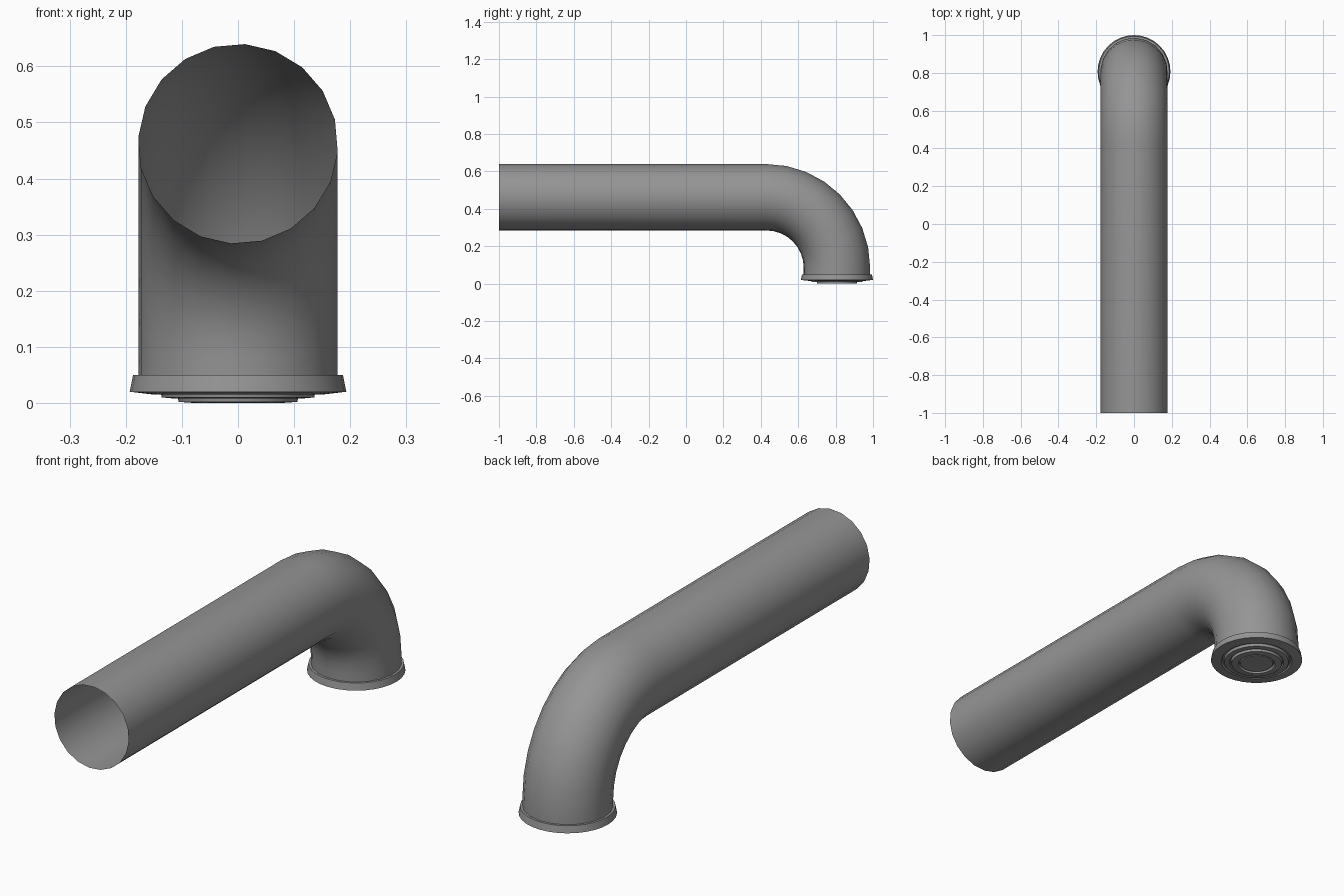
import bpy, bmesh, math

if "Cube" in bpy.data.objects:
    bpy.data.objects.remove(bpy.data.objects["Cube"])

SIDES = 20
PHASE = math.radians(-4)
R = 0.178            # pipe radius
BEND = 0.377         # centre line bend radius
Y_BEND, Z_PIPE, Y_HEAD = 0.43, 0.462, 0.807

metal = bpy.data.materials.new("grey metal")
metal.diffuse_color = (0.3, 0.3, 0.3, 1)
metal.use_nodes = True
metal.node_tree.nodes["Principled BSDF"].inputs["Base Color"].default_value = metal.diffuse_color


def skin(name, rings, caps=False):
    """Join successive rings of points into a smooth surface."""
    bm = bmesh.new()
    loops = [[bm.verts.new(p) for p in ring] for ring in rings]
    for a, b in zip(loops, loops[1:]):
        n = len(a)
        for i in range(n):
            bm.faces.new((a[i], a[(i + 1) % n], b[(i + 1) % n], b[i]))
    if caps:
        bm.faces.new(loops[-1])
    bmesh.ops.recalc_face_normals(bm, faces=bm.faces)
    mesh = bpy.data.meshes.new(name)
    bm.to_mesh(mesh)
    bm.free()
    mesh.materials.append(metal)
    obj = bpy.data.objects.new(name, mesh)
    bpy.context.collection.objects.link(obj)
    bpy.ops.object.select_all(action='DESELECT')
    obj.select_set(True)
    bpy.context.view_layer.objects.active = obj
    bpy.ops.object.shade_smooth_by_angle(angle=math.radians(35))
    return obj


def pipe_ring(y, z, tilt):
    """Circle across the pipe; tilt 0 runs along +y, 90 degrees runs down."""
    ring = []
    for i in range(SIDES):
        a = PHASE + 2 * math.pi * i / SIDES
        u = R * math.sin(a)
        ring.append((R * math.cos(a), y + u * math.sin(tilt), z + u * math.cos(tilt)))
    return ring


# Open pipe: straight run, elbow, short drop into the collar
rings = [pipe_ring(-1, Z_PIPE, 0)]
STEPS = 8
for k in range(STEPS + 1):
    t = math.pi / 2 * k / STEPS
    rings.append(pipe_ring(Y_BEND + BEND * math.sin(t),
                           Z_PIPE - BEND + BEND * math.cos(t), t))
rings.append(pipe_ring(Y_HEAD, 0.04, math.pi / 2))
skin("pipe", rings)


def lathe(name, profile, sides=32):
    return skin(name, [[(r * math.cos(2 * math.pi * i / sides),
                         Y_HEAD + r * math.sin(2 * math.pi * i / sides), z)
                        for i in range(sides)] for r, z in profile], caps=True)


# Flared collar with a stepped outlet face of concentric rings
lathe("outlet_collar", [
    (0.176, 0.05), (0.187, 0.05), (0.193, 0.02), (0.15, 0.015),
    (0.145, 0.022), (0.138, 0.022), (0.136, 0.010), (0.115, 0.008),
    (0.112, 0.016), (0.108, 0.016), (0.106, 0.002), (0.078, 0.0),
    (0.075, 0.010), (0.070, 0.010), (0.068, 0.003), (0.012, 0.003)])
